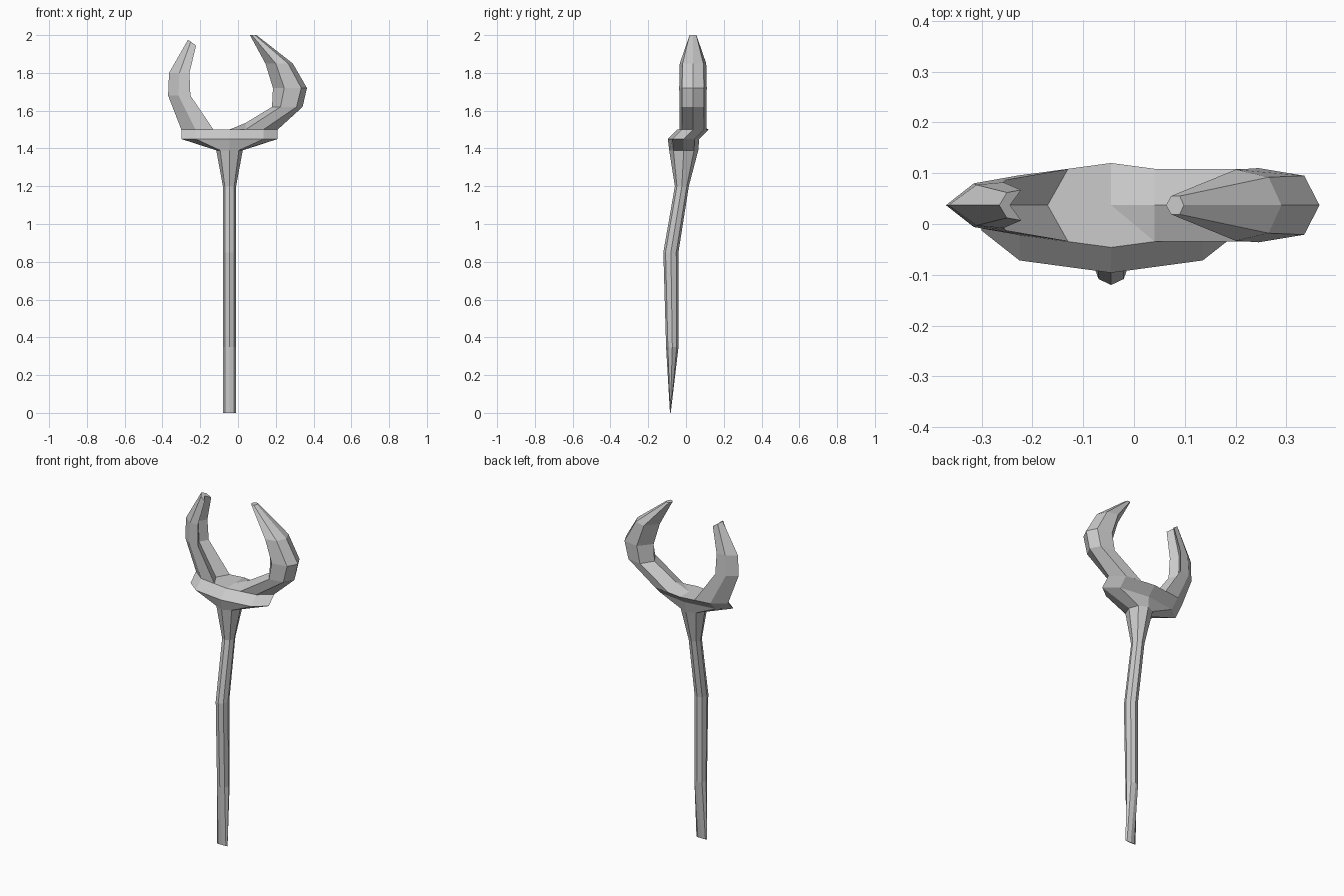
import bpy, bmesh, math

if "Cube" in bpy.data.objects:
    bpy.data.objects.remove(bpy.data.objects["Cube"])

grey = bpy.data.materials.new("plain_grey")
grey.diffuse_color = (0.6, 0.6, 0.6, 1)
grey.use_nodes = True
grey.node_tree.nodes["Principled BSDF"].inputs["Base Color"].default_value = grey.diffuse_color
CX, CY = -0.045, 0.037   # shaft centre in x, centre of the prongs in y


def loft(name, rings, cap_start=False, cap_end=True):
    """Skin a list of equal-length point rings with flat faces."""
    bm = bmesh.new()
    loops = [[bm.verts.new(p) for p in r] for r in rings]
    n = len(loops[0])
    for a, b in zip(loops, loops[1:]):
        for i in range(n):
            j = (i + 1) % n
            bm.faces.new((a[i], a[j], b[j], b[i]))
    if cap_start:
        bm.faces.new(loops[0][::-1])
    if cap_end:
        bm.faces.new(loops[-1])
    bmesh.ops.remove_doubles(bm, verts=bm.verts, dist=1e-4)
    bmesh.ops.recalc_face_normals(bm, faces=bm.faces)
    me = bpy.data.meshes.new(name)
    bm.to_mesh(me)
    bm.free()
    me.materials.append(grey)
    ob = bpy.data.objects.new(name, me)
    bpy.context.collection.objects.link(ob)
    return ob


def octagon(z, cy, rx, ry):
    return [(CX + rx * math.cos(k * math.pi / 4),
             cy + ry * math.sin(k * math.pi / 4), z) for k in range(8)]


def section(outer, mid, inner, notch):
    """Six-sided prong section, symmetric in y.
    outer and notch are (x, z); mid and inner are (x, half_width, z)."""
    return [(outer[0], CY, outer[1]),
            (mid[0], CY + mid[1], mid[2]),
            (inner[0], CY + inner[1], inner[2]),
            (notch[0], CY, notch[1]),
            (inner[0], CY - inner[1], inner[2]),
            (mid[0], CY - mid[1], mid[2])]


def level(z, outer, mid, inner, notch):
    return section((outer, z), (*mid, z), (*inner, z), (notch, z))


# bent shaft ending in a wedge at the foot
loft("shaft", [octagon(0.0, -0.083, 0.035, 0.002),
               octagon(0.35, -0.0725, 0.035, 0.033),
               octagon(0.85, -0.08, 0.035, 0.04),
               octagon(1.2, -0.022, 0.035, 0.037),
               octagon(1.39, -0.012, 0.07, 0.077)],
     cap_start=True, cap_end=False)

# wide collar, sheared backwards
loft("collar", [octagon(1.39, -0.012, 0.07, 0.077),
                octagon(1.45, -0.013, 0.255, 0.083),
                octagon(1.5, CY, 0.255, 0.083)])

# left prong with a grooved inner side and slanted tip
loft("left_prong", [
    level(1.5, -0.30, (-0.225, 0.059), (-0.13, 0.071), -0.17),
    level(1.68, -0.37, (-0.315, 0.043), (-0.252, 0.05), -0.28),
    level(1.8, -0.365, (-0.31, 0.04), (-0.257, 0.045), -0.285),
    section((-0.265, 1.975), (-0.25, 0.025, 1.965),
            (-0.222, 0.03, 1.945), (-0.244, 1.96))])

# right prong, with a ridged foot running to the collar's middle
loft("right_prong", [
    level(1.5, 0.21, (0.135, 0.059), (CX, 0.083), CX),
    section((0.21, 1.5), (0.135, 0.059, 1.5), (0.04, 0.071, 1.5), (0.04, 1.535)),
    level(1.62, 0.342, (0.31, 0.057), (0.225, 0.071), 0.18),
    level(1.72, 0.365, (0.335, 0.058), (0.245, 0.073), 0.185),
    level(1.85, 0.29, (0.265, 0.055), (0.2, 0.07), 0.145),
    level(2.0, 0.098, (0.09, 0.018), (0.073, 0.018), 0.063)])
